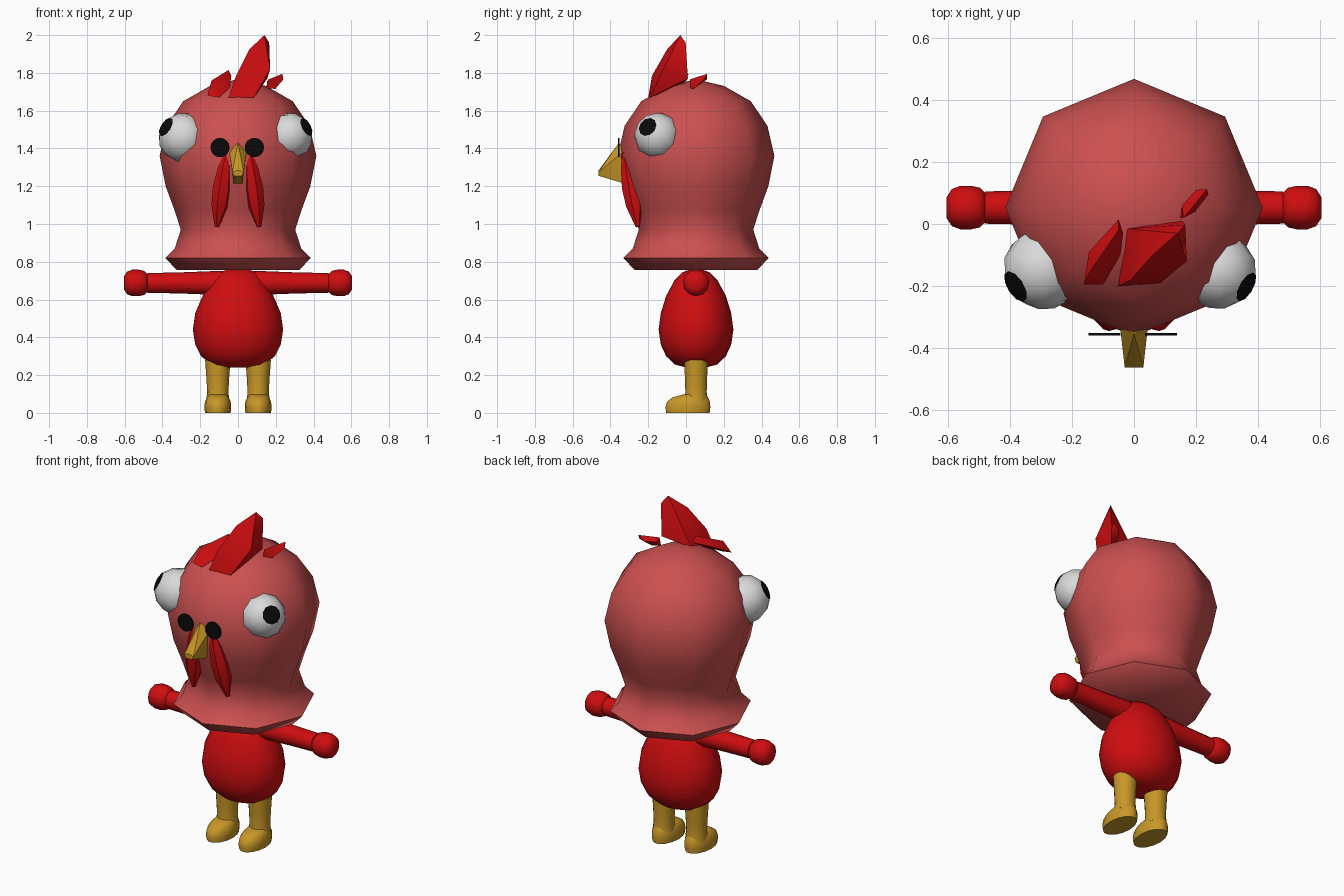
import bpy, bmesh, math
from mathutils import Vector

if "Cube" in bpy.data.objects:
    bpy.data.objects.remove(bpy.data.objects["Cube"])


def material(name, rgb):
    m = bpy.data.materials.new(name)
    m.diffuse_color = (*rgb, 1)
    m.use_nodes = True
    m.node_tree.nodes["Principled BSDF"].inputs["Base Color"].default_value = m.diffuse_color
    return m


PINK = material("pink", (0.60, 0.08, 0.08))
RED = material("red", (0.62, 0.004, 0.005))
YELLOW = material("yellow", (0.58, 0.31, 0.02))
WHITE = material("white", (0.70, 0.70, 0.70))
BLACK = material("black", (0.003, 0.003, 0.003))
CY = 0.053  # depth of the body axis


def finish(name, bm, mat, angle=40):
    bmesh.ops.recalc_face_normals(bm, faces=bm.faces)
    me = bpy.data.meshes.new(name)
    bm.to_mesh(me)
    bm.free()
    me.materials.append(mat)
    me.shade_smooth()
    me.set_sharp_from_angle(angle=math.radians(angle))
    ob = bpy.data.objects.new(name, me)
    bpy.context.collection.objects.link(ob)
    return ob


def loft(name, rings, sides, mat, origin=(0, 0, 0), axis=(0, 0, 1), angle=40, turn=0.0):
    """Skin elliptical rings (height, rx, ry, y shift) stacked along an axis."""
    rot = Vector((0, 0, 1)).rotation_difference(Vector(axis).normalized())
    bm = bmesh.new()
    loops = []
    for h, rx, ry, sy in rings:
        loop = []
        for i in range(sides):
            a = math.tau * (i + turn) / sides
            p = Vector((rx * math.cos(a), ry * math.sin(a) + sy, h))
            loop.append(bm.verts.new(Vector(origin) + rot @ p))
        loops.append(loop)
    for a, b in zip(loops, loops[1:]):
        for i in range(sides):
            j = (i + 1) % sides
            bm.faces.new((a[i], a[j], b[j], b[i]))
    bm.faces.new(loops[0])
    bm.faces.new(loops[-1])
    bmesh.ops.remove_doubles(bm, verts=bm.verts, dist=0.0005)
    return finish(name, bm, mat, angle)


def hull(name, points, mat, angle=35):
    bm = bmesh.new()
    for p in points:
        bm.verts.new(p)
    res = bmesh.ops.convex_hull(bm, input=bm.verts)
    loose = [v for v in bm.verts if not v.link_faces]
    bmesh.ops.delete(bm, geom=loose, context='VERTS')
    return finish(name, bm, mat, angle)


# Head: eight-sided hood with a flared rim
head = [(0.757, 0.325), (0.82, 0.385), (0.87, 0.335), (0.97, 0.303), (1.07, 0.335),
        (1.2, 0.383), (1.36, 0.415), (1.52, 0.378), (1.65, 0.29), (1.73, 0.15), (1.767, 0.0)]
loft("head", [(z, r, r, 0) for z, r in head], 8, PINK, (0, CY, 0), angle=65)

# Body: egg, wider than deep
body = [(0.24, 0.06, 0.05), (0.255, 0.14, 0.11), (0.30, 0.195, 0.158), (0.36, 0.226, 0.186),
        (0.44, 0.239, 0.198), (0.53, 0.226, 0.186), (0.62, 0.187, 0.158),
        (0.70, 0.14, 0.115), (0.745, 0.10, 0.07), (0.76, 0.05, 0.03)]
loft("body", [(z, a, b, 0) for z, a, b in body], 20, RED, (0, CY, 0), angle=60)

# Paired limbs
arm = [(0.03, 0.062), (0.12, 0.063), (0.3, 0.056), (0.48, 0.052)]
hand = [(0.48, 0.048), (0.497, 0.064), (0.525, 0.07), (0.56, 0.07), (0.587, 0.06), (0.604, 0.034)]
leg = [(0.06, 0.062, 0.064), (0.11, 0.056, 0.058), (0.18, 0.06, 0.06), (0.28, 0.067, 0.065)]
foot = [(0.0, 0.068, 0.118, -0.043), (0.03, 0.071, 0.122, -0.043), (0.06, 0.068, 0.116, -0.04),
        (0.082, 0.058, 0.096, -0.03), (0.098, 0.048, 0.062, -0.006)]
for s, side in ((-1, "left"), (1, "right")):
    for part, rings in (("arm", arm), ("hand", hand)):
        loft(f"{side}_{part}", [(h, r, r, 0) for h, r in rings], 12, RED,
             (0, CY, 0.688), (s, 0, 0), 60)
    x = 0.107 * s
    loft(f"{side}_leg", [(*r, 0) for r in leg], 14, YELLOW, (x, CY, 0), angle=60)
    loft(f"{side}_foot", foot, 14, YELLOW, (x, CY, 0), angle=50)

    # Wattle: tapered spindle hanging beside the beak
    top, tip = Vector((0.06 * s, -0.325, 1.38)), Vector((0.112 * s, -0.255, 0.985))
    length = (tip - top).length
    shape = [(0.0, 0.012), (0.2, 0.036), (0.48, 0.05), (0.72, 0.044), (1.0, 0.012)]
    loft(f"{side}_wattle", [(t * length, r, r, 0) for t, r in shape], 6, RED, top, tip - top)

    # Small dark disc above the beak
    loft(f"{side}_face_disc", [(0, 0.051, 0.051, 0), (0.009, 0.051, 0.051, 0)], 16, BLACK,
         (-0.004 + 0.091 * s, -0.351, 1.405), (0, -1, 0))

# Bulging eyes with a pupil cap following the eyeball
eyes = (("left", (-0.288, -0.143, 1.455), 0.134, (-0.09, -0.056, 0.056)),
        ("right", (0.27, -0.15, 1.465), 0.125, (0.087, -0.05, 0.046)))
for side, centre, r, look in eyes:
    ball = [math.pi * i / 7 for i in range(8)]
    loft(f"{side}_eyeball", [(-r * math.cos(a), r * math.sin(a), r * math.sin(a), 0) for a in ball],
         10, WHITE, centre, look, 60)
    q = r + 0.003
    cap = [0.42, 0.3, 0.15, 0.0]
    loft(f"{side}_pupil", [(q * math.cos(a), q * math.sin(a), q * math.sin(a), 0) for a in cap],
         10, BLACK, centre, look, 60)

# Beak: wedge narrowing forward and down
beak = [(0, -0.355, 1.43), (0, -0.462, 1.285)]
for s in (-1, 1):
    beak += [(0.045 * s, -0.33, 1.385), (0.024 * s, -0.33, 1.215),
             (0.03 * s, -0.462, 1.275), (0.02 * s, -0.462, 1.255)]
hull("beak", beak, YELLOW, 25)

# Comb: one tall crest between two small ones
hull("large_crest", [(-0.05, -0.2, 1.67), (0.085, -0.19, 1.67), (0.17, -0.12, 1.82),
                     (0.14, -0.03, 2.0), (0.165, -0.002, 1.96), (-0.025, -0.015, 1.74),
                     (0.155, 0.01, 1.77), (0.06, -0.1, 1.925), (-0.01, -0.18, 1.785)], RED)
hull("left_crest", [(-0.162, -0.195, 1.68), (-0.1, -0.195, 1.67), (-0.145, -0.09, 1.74),
                    (-0.05, 0.015, 1.79), (-0.035, -0.03, 1.785), (-0.045, -0.1, 1.72),
                    (-0.14, -0.15, 1.76), (-0.05, -0.02, 1.815)], RED)
hull("right_crest", [(0.15, 0.02, 1.72), (0.155, 0.06, 1.755), (0.2, 0.11, 1.765),
                     (0.235, 0.112, 1.795), (0.24, 0.095, 1.765), (0.197, 0.04, 1.715),
                     (0.16, 0.02, 1.765)], RED)
